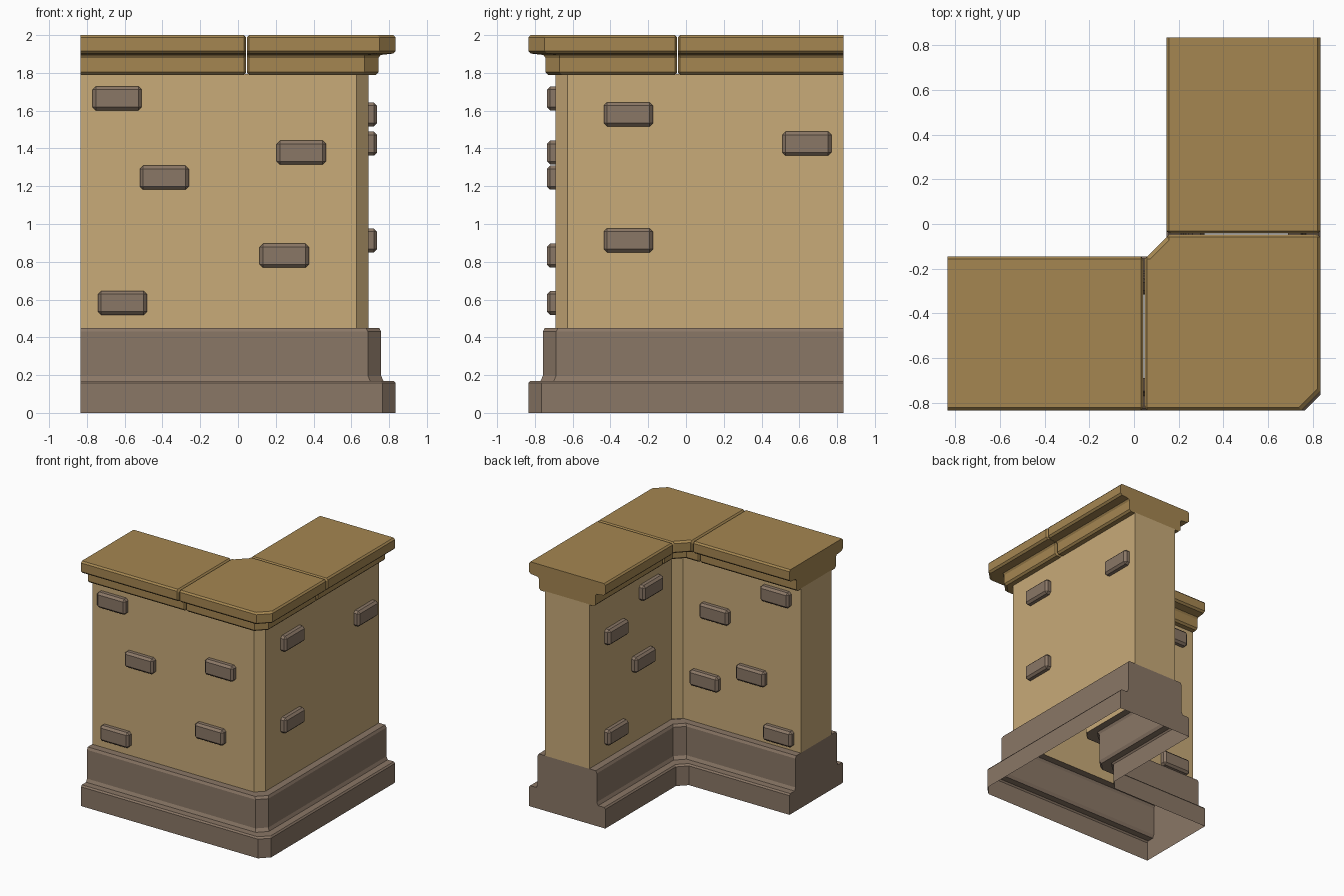
import bpy
import bmesh

cube = bpy.data.objects.get("Cube")
if cube:
    bpy.data.objects.remove(cube, do_unlink=True)

MID = 0.49      # distance of the wall's centre line from the axes
END = -0.835    # free end of each leg
SEAM = 0.045    # joint between the coping stones
HALF = 0.2      # half thickness of the plaster wall


def material(name, rgb):
    mat = bpy.data.materials.new(name)
    mat.use_nodes = True
    mat.diffuse_color = (*rgb, 1)
    bsdf = mat.node_tree.nodes["Principled BSDF"]
    bsdf.inputs["Base Color"].default_value = (*rgb, 1)
    bsdf.inputs["Roughness"].default_value = 0.9
    return mat


plaster = material("sand plaster", (0.58, 0.405, 0.19))
stone = material("brown stone", (0.255, 0.184, 0.133))
coping = material("ochre coping", (0.375, 0.24, 0.083))


def finish(name, bm, mat):
    bmesh.ops.recalc_face_normals(bm, faces=bm.faces)
    mesh = bpy.data.meshes.new(name)
    bm.to_mesh(mesh)
    bm.free()
    mesh.materials.append(mat)
    obj = bpy.data.objects.new(name, mesh)
    bpy.context.collection.objects.link(obj)
    return obj


def mirrored(profile):
    """Close an outer half profile of (offset, height) with its inner half."""
    return profile + [(-d, z) for d, z in reversed(profile)]


def front_ring(section, t):
    return [(t, -MID - d, z) for d, z in section]


def corner_ring(section, cut):
    """Start of the cut corner; the cut may depend on the profile height."""
    return [(MID + d - cut(z), -MID - d, z) for d, z in section]


def swap(ring):
    """Reflect a ring from the front leg onto the side leg."""
    return [(-y, -x, z) for x, y, z in ring]


def sweep(name, rings, mat, hollow=False):
    bm = bmesh.new()
    rows = [[bm.verts.new(p) for p in ring] for ring in rings]
    n = len(rows[0])
    skipped = (n // 2 - 1, n - 1) if hollow else ()
    for a, b in zip(rows, rows[1:]):
        for i in range(n):
            if i not in skipped:
                j = (i + 1) % n
                bm.faces.new((a[i], a[j], b[j], b[i]))
    bm.faces.new(rows[0])
    bm.faces.new(rows[-1])
    return finish(name, bm, mat)


def whole_corner(name, profile, cut, mat):
    section = mirrored(profile)
    half = [front_ring(section, END), corner_ring(section, cut)]
    sweep(name, half + [swap(r) for r in reversed(half)], mat, hollow=True)


# Stepped stone base and plaster wall, open underneath
base_profile = [(0.345, 0), (0.345, 0.157), (0.335, 0.17), (0.28, 0.17),
                (0.268, 0.195), (0.268, 0.43), (0.258, 0.45), (HALF, 0.45)]
whole_corner("stone_base", base_profile, lambda z: 0.07, stone)
whole_corner("plaster_wall", [(HALF, 0.45), (HALF, 1.795)], lambda z: 0.062, plaster)

# Moulded coping in three stones with chamfered joints
coping_section = mirrored([(0.24, 1.79), (0.255, 1.805), (0.255, 1.88), (0.265, 1.895),
                           (0.33, 1.902), (0.345, 1.917), (0.345, 1.987), (0.333, 2.0)])
joint_section = [(d * 0.96, 1.895 + (z - 1.895) * 0.88) for d, z in coping_section]
GAP, BEVEL = 0.002, 0.013


def coping_cut(z):
    return 0.085 if z > 1.89 else 0.075


leg = [front_ring(coping_section, END),
       front_ring(coping_section, SEAM - BEVEL),
       front_ring(joint_section, SEAM - GAP)]
sweep("front_coping", leg, coping)
sweep("side_coping", [swap(r) for r in leg], coping)
corner = [front_ring(joint_section, SEAM + GAP),
          front_ring(coping_section, SEAM + BEVEL),
          corner_ring(coping_section, coping_cut)]
sweep("corner_coping", corner + [swap(r) for r in reversed(corner)], coping)


# Loose bricks showing through the plaster
def brick(name, along, height, side, on_side_leg):
    bm = bmesh.new()
    bmesh.ops.create_cube(bm, size=1)
    bmesh.ops.scale(bm, vec=(0.26, 0.072, 0.127), verts=bm.verts)
    bmesh.ops.bevel(bm, geom=bm.edges[:], offset=0.017, segments=1, affect='EDGES')
    offset = side * (HALF + 0.01)
    for v in bm.verts:
        x, y, z = v.co
        x, y, z = x + along, y - MID - offset, z + height
        v.co = (-y, x, z) if on_side_leg else (x, y, z)
    finish(name, bm, stone)


brick_rows = {
    "front_brick": (1, False, [(-0.64, 1.665), (0.335, 1.378), (-0.39, 1.245),
                               (0.245, 0.832), (-0.612, 0.582)]),
    "side_brick": (1, True, [(-0.305, 1.58), (0.64, 1.425), (-0.305, 0.913)]),
    "inner_front_brick": (-1, False, [(-0.07, 1.39), (-0.62, 1.68), (0.02, 0.82),
                                      (-0.4, 0.975), (-0.645, 0.55)]),
    "inner_side_brick": (-1, True, [(0.06, 1.64), (0.51, 1.45), (0.16, 1.09), (0.51, 0.63)]),
}
for name, (side, on_side_leg, places) in brick_rows.items():
    for along, height in places:
        brick(name, along, height, side, on_side_leg)
